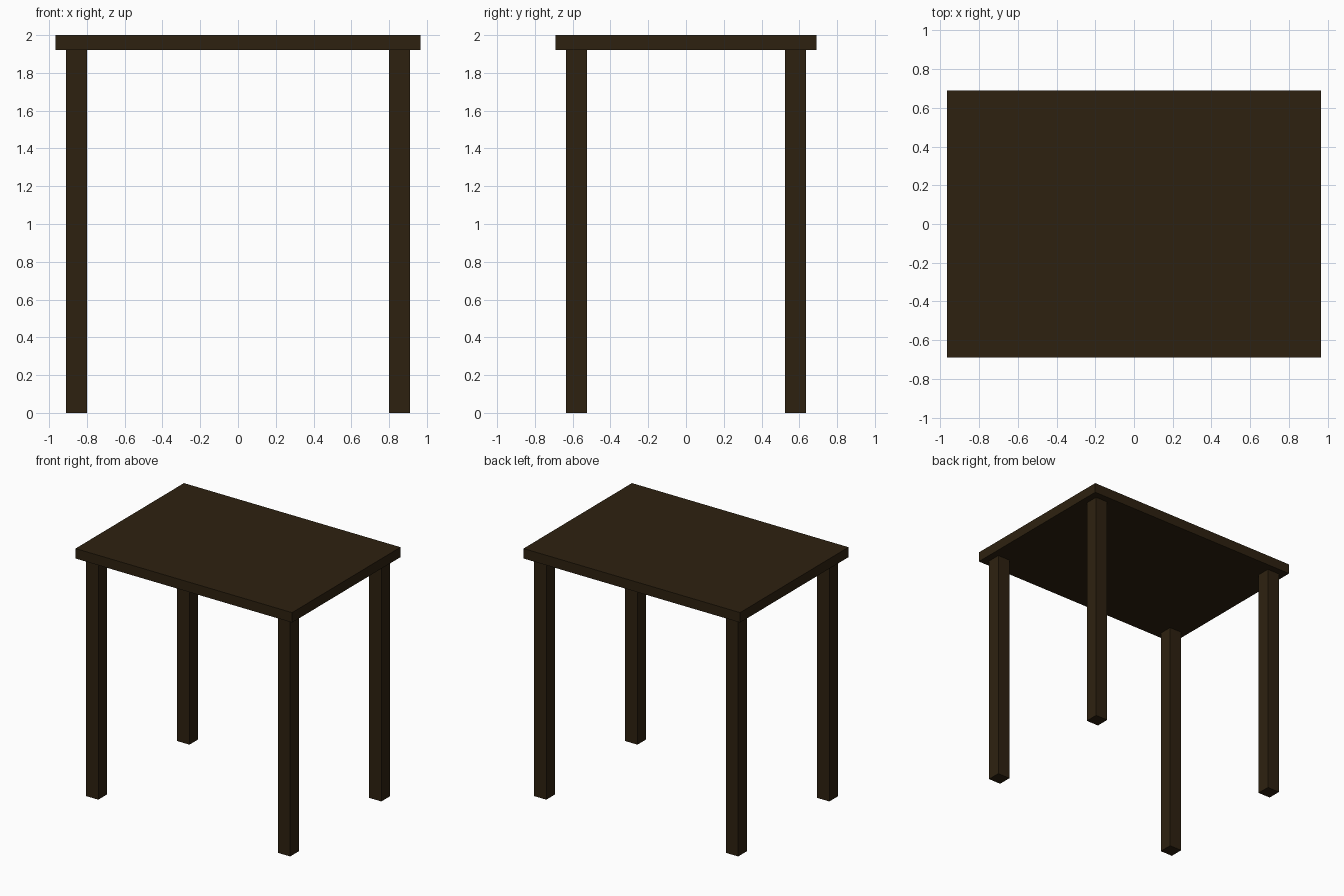
import bpy

if "Cube" in bpy.data.objects:
    bpy.data.objects.remove(bpy.data.objects["Cube"])

wood = bpy.data.materials.new("dark brown wood")
wood.diffuse_color = (0.027, 0.0152, 0.005, 1)
wood.use_nodes = True
wood.node_tree.nodes["Principled BSDF"].inputs["Base Color"].default_value = wood.diffuse_color


def box(name, center, size):
    bpy.ops.mesh.primitive_cube_add(size=1, location=center)
    obj = bpy.context.object
    obj.name = name
    obj.scale = size
    bpy.ops.object.transform_apply(location=False, rotation=False, scale=True)
    obj.data.materials.append(wood)
    return obj


TOP_Z = 1.92    # underside of the table top
LEG = 0.11      # square leg thickness

# Table top slab
box("table_top", (0, 0, (TOP_Z + 2) / 2), (1.93, 1.38, 2 - TOP_Z))

# Four square legs, inset from the corners
for side, sx in (("left", -1), ("right", 1)):
    for end, sy in (("front", -1), ("back", 1)):
        box(f"{end}_{side}_leg", (sx * 0.855, sy * 0.58, TOP_Z / 2), (LEG, LEG, TOP_Z))
